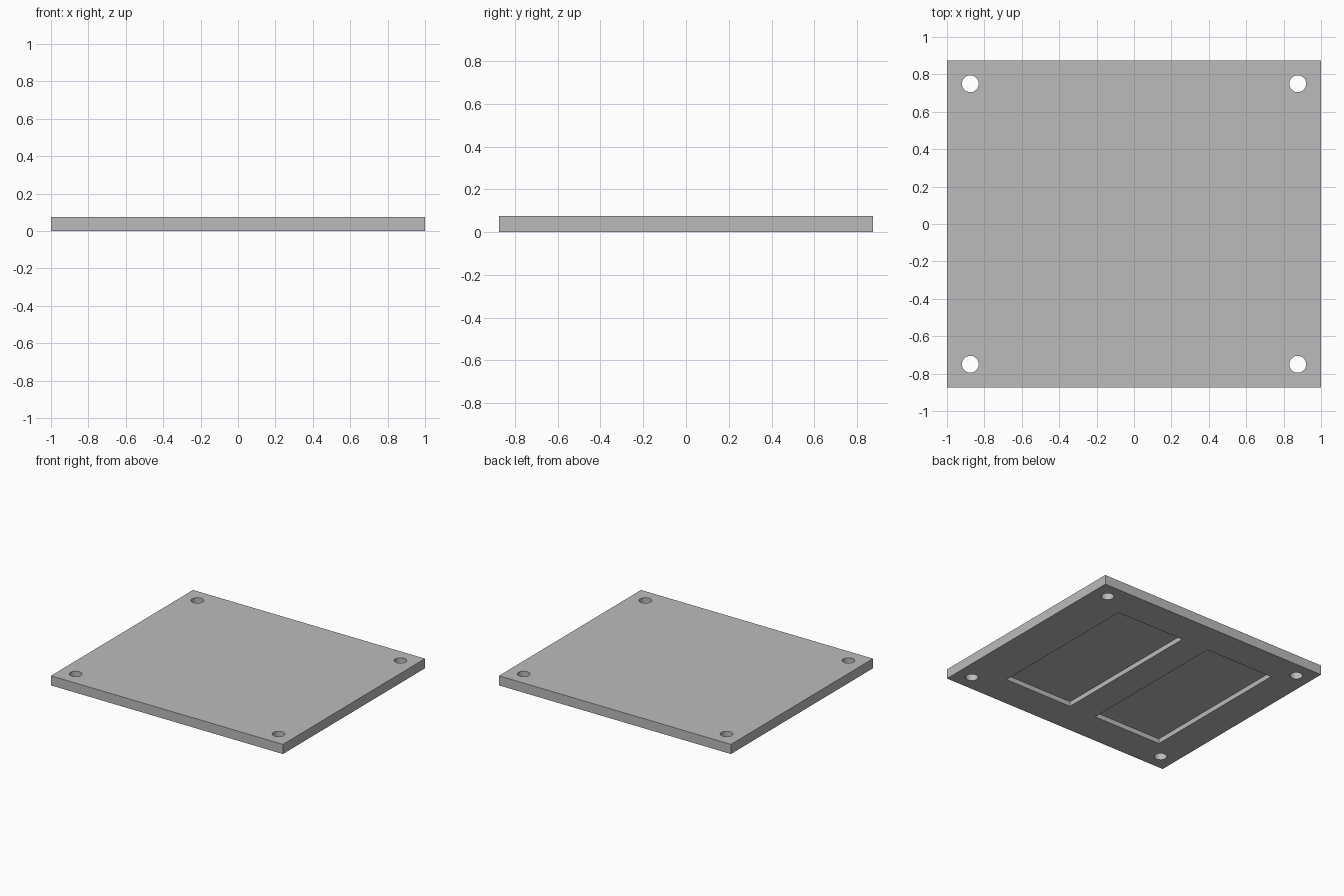
import bpy

if "Cube" in bpy.data.objects:
    bpy.data.objects.remove(bpy.data.objects["Cube"], do_unlink=True)

WIDTH, DEPTH, THICK = 2.0, 1.75, 0.075
HOLE_X, HOLE_Y, HOLE_R = 0.875, 0.75, 0.045
POCKET_W, POCKET_L, POCKET_H = 0.59, 1.24, 0.0375

grey = bpy.data.materials.new("plain grey")
grey.use_nodes = True
colour = (0.5, 0.5, 0.5, 1)
grey.diffuse_color = colour
grey.node_tree.nodes["Principled BSDF"].inputs["Base Color"].default_value = colour


def box(name, size, centre):
    bpy.ops.mesh.primitive_cube_add(size=1, location=centre)
    ob = bpy.context.object
    ob.name = name
    ob.scale = size
    bpy.ops.object.transform_apply(location=False, rotation=False, scale=True)
    ob.data.materials.append(grey)
    return ob


def cut(target, cutter):
    cutter.hide_render = True
    bpy.context.view_layer.objects.active = target
    mod = target.modifiers.new("cut", 'BOOLEAN')
    mod.operation = 'DIFFERENCE'
    mod.solver = 'EXACT'
    mod.object = cutter
    bpy.ops.object.modifier_apply(modifier=mod.name)
    bpy.data.objects.remove(cutter, do_unlink=True)


# Rectangular base plate
plate = box("base_plate", (WIDTH, DEPTH, THICK), (0, 0, THICK / 2))

# Screw holes through the corners
for sx in (-1, 1):
    for sy in (-1, 1):
        bpy.ops.mesh.primitive_cylinder_add(
            vertices=48, radius=HOLE_R, depth=THICK * 3,
            location=(sx * HOLE_X, sy * HOLE_Y, THICK / 2))
        drill = bpy.context.object
        drill.name = "hole_cutter"
        drill.data.materials.append(grey)
        cut(plate, drill)

# Two shallow pockets in the underside
for x in (0.372, -0.451):
    cut(plate, box("pocket_cutter", (POCKET_W, POCKET_L, POCKET_H * 2), (x, 0.005, 0)))

# Smooth hole walls, crisp plate edges
bpy.ops.object.select_all(action='DESELECT')
plate.select_set(True)
bpy.context.view_layer.objects.active = plate
bpy.ops.object.shade_smooth_by_angle()
